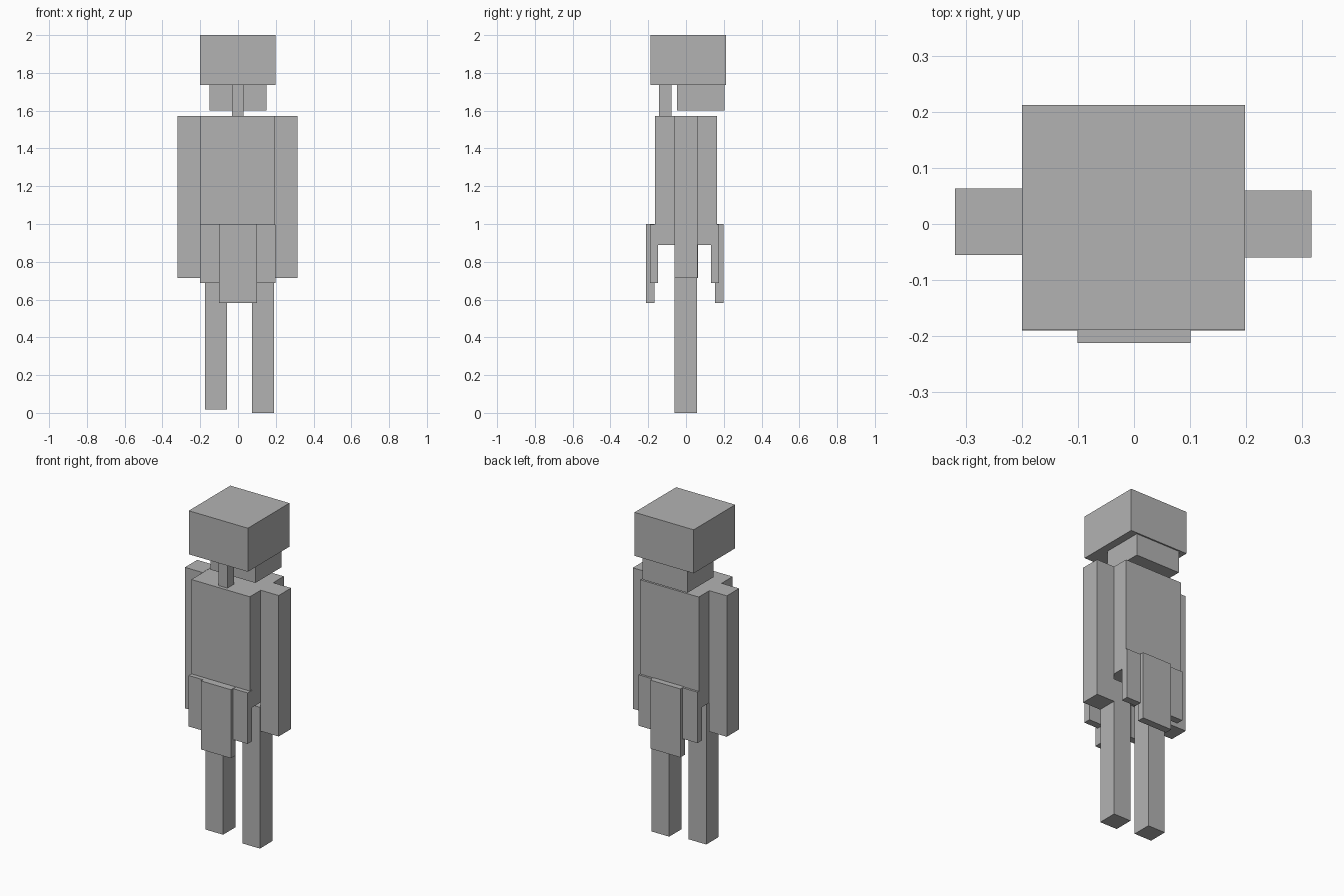
import bpy
from mathutils import Vector

cube = bpy.data.objects.get("Cube")
if cube:
    bpy.data.objects.remove(cube, do_unlink=True)

grey = bpy.data.materials.new("plain grey")
grey.use_nodes = True
colour = (0.45, 0.45, 0.45, 1)
grey.diffuse_color = colour
grey.node_tree.nodes["Principled BSDF"].inputs["Base Color"].default_value = colour


def block(name, x, y, z):
    """Add a box spanning the given (low, high) range on each axis."""
    low, high = (Vector(corner) for corner in zip(x, y, z))
    bpy.ops.mesh.primitive_cube_add(size=1, location=(low + high) / 2)
    part = bpy.context.object
    part.name = name
    part.scale = high - low
    bpy.ops.object.transform_apply(location=False, rotation=False, scale=True)
    part.data.materials.append(grey)


# Head, jaw and throat
block("head", (-0.2, 0.198), (-0.188, 0.212), (1.735, 2))
block("jaw", (-0.152, 0.15), (-0.047, 0.203), (1.6, 1.735))
block("throat_post", (-0.032, 0.028), (-0.142, -0.078), (1.57, 1.735))

# Body
block("torso", (-0.2, 0.194), (-0.163, 0.163), (0.89, 1.572))

# Arms
block("right_arm", (-0.319, -0.2), (-0.055, 0.063), (0.715, 1.573))
block("left_arm", (0.194, 0.316), (-0.06, 0.06), (0.715, 1.573))

# Legs, one standing slightly higher
block("right_leg", (-0.175, -0.057), (-0.062, 0.055), (0.018, 0.878))
block("left_leg", (0.073, 0.191), (-0.062, 0.057), (0, 0.86))

# Skirt panels: a long middle one between two short ones, front and back
for side, middle_y, outer_y in (
    ("front", (-0.212, -0.167), (-0.19, -0.147)),
    ("back", (0.154, 0.199), (0.132, 0.176)),
):
    block(side + "_middle_flap", (-0.101, 0.101), middle_y, (0.583, 1.0))
    block(side + "_right_flap", (-0.2, -0.1), outer_y, (0.688, 0.998))
    block(side + "_left_flap", (0.1, 0.198), outer_y, (0.688, 0.998))
